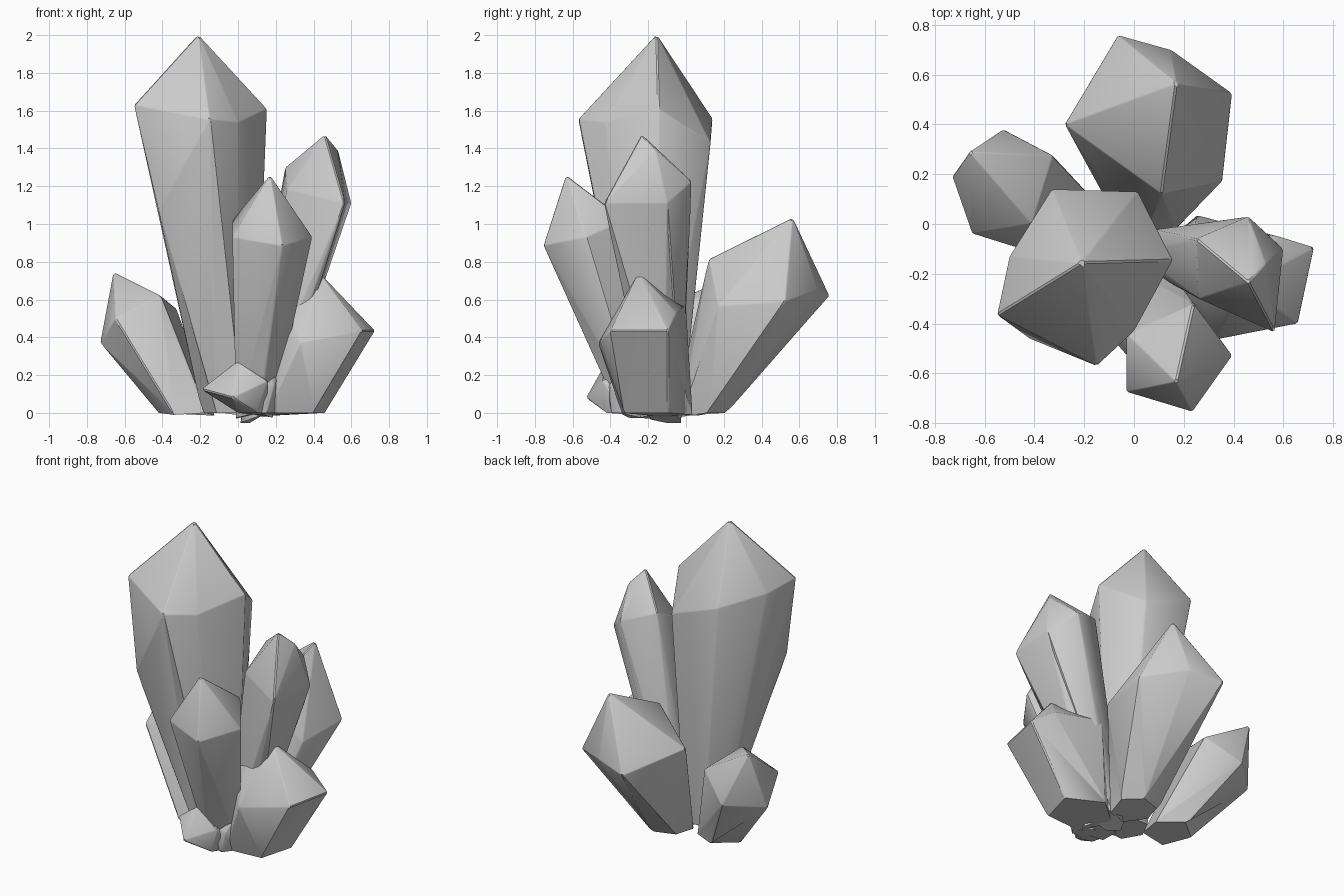
import bpy
import bmesh
import math
from mathutils import Vector

if "Cube" in bpy.data.objects:
    bpy.data.objects.remove(bpy.data.objects["Cube"])

# One stone colour for the whole cluster
stone = bpy.data.materials.new("grey_stone")
stone.use_nodes = True
colour = (0.6, 0.6, 0.6, 1.0)
stone.diffuse_color = colour
stone.node_tree.nodes["Principled BSDF"].inputs["Base Color"].default_value = colour


def ground_ring(centre, radius, sides, start):
    """Regular polygon on the ground where a crystal is rooted."""
    for i in range(sides):
        angle = math.radians(start) + math.tau * i / sides
        yield Vector((centre[0] + radius * math.cos(angle),
                      centre[1] + radius * math.sin(angle), 0))


def crystal(name, root, radius, tip, shoulder, sides=6, start=0):
    """Faceted shard: ground polygon, wide uneven shoulder and pointed tip."""
    bm = bmesh.new()
    points = list(ground_ring(root, radius, sides, start))
    points += [Vector(p) for p in shoulder] + [Vector(tip)]
    for point in points:
        bm.verts.new(point)
    hull = bmesh.ops.convex_hull(bm, input=bm.verts[:])
    spare = [v for v in hull["geom_interior"] if isinstance(v, bmesh.types.BMVert)]
    bmesh.ops.delete(bm, geom=spare, context="VERTS")
    bmesh.ops.dissolve_limit(bm, angle_limit=math.radians(2),
                             verts=bm.verts[:], edges=bm.edges[:])
    bmesh.ops.recalc_face_normals(bm, faces=bm.faces[:])

    # Slightly worn edges everywhere except around the flat underside
    worn = [e for e in bm.edges if max(v.co.z for v in e.verts) > .01]
    bmesh.ops.bevel(bm, geom=worn, offset=.006, offset_type="OFFSET", segments=1,
                    profile=.5, affect="EDGES", clamp_overlap=True)
    mesh = bpy.data.meshes.new(name)
    bm.to_mesh(mesh)
    bm.free()
    mesh.materials.append(stone)
    shard = bpy.data.objects.new(name, mesh)
    bpy.context.collection.objects.link(shard)

    # Soft shading across shallow facets, crisp main edges
    bpy.ops.object.select_all(action="DESELECT")
    shard.select_set(True)
    bpy.context.view_layer.objects.active = shard
    bpy.ops.object.shade_smooth_by_angle(angle=math.radians(32))
    return shard


# Tallest shard in the middle
crystal("main_crystal", root=(-.05, -.14), radius=.14, tip=(-.21, -.155, 2.005),
        shoulder=[(.155, -.145, 1.61), (.015, .13, 1.43), (-.33, .14, 1.56),
                  (-.5, -.13, 1.6), (-.55, -.365, 1.63), (-.42, -.46, 1.07),
                  (-.15, -.57, 1.555), (0, -.43, 1.54)])

# Shard leaning to the back
crystal("back_crystal", root=(.06, .075), radius=.145, tip=(.17, .565, 1.035),
        shoulder=[(.395, .525, .59), (.15, .7, .65), (-.065, .76, .62),
                  (-.28, .4, .72), (.11, .12, .815), (.355, .17, .565)],
        start=17)

# Low shard leaning to the -x side
crystal("right_crystal", root=(-.27, 0), radius=.155, tip=(-.66, .29, .745),
        shoulder=[(-.73, .19, .37), (-.65, -.04, .5), (-.41, 0, .62),
                  (-.325, .275, .55), (-.525, .38, .4)],
        sides=5, start=25)

# Slim tall shard behind the +x side
crystal("tall_left_crystal", root=(.12, -.11), radius=.1, tip=(.46, -.235, 1.475),
        shoulder=[(.6, -.1, 1.11), (.46, .03, 1.225), (.25, -.06, 1.3),
                  (.26, -.3, 1.18), (.565, -.435, 1.11), (.53, -.16, 1.39)])

# Shard leaning to the front
crystal("front_crystal", root=(.08, -.25), radius=.11, tip=(.17, -.635, 1.26),
        shoulder=[(.395, -.53, .93), (.24, -.32, 1.02), (-.03, -.44, 1.02),
                  (-.03, -.675, .93), (.235, -.755, .885)], sides=5)

# Broad low shard on the +x side
crystal("low_left_crystal", root=(.27, -.17), radius=.205, tip=(.43, -.25, .745),
        shoulder=[(.725, -.095, .435), (.66, -.4, .435), (.33, -.465, .37),
                  (.15, -.25, .5), (.25, 0, .57), (.58, -.05, .53),
                  (.24, -.25, .6)], sides=5, start=22)

# Two stubs at the foot of the front
crystal("front_stub", root=(.07, -.34), radius=.09, tip=(0, -.42, .275),
        shoulder=[(.16, -.44, .17), (.08, -.26, .18), (-.1, -.28, .18),
                  (-.195, -.34, .125), (-.03, -.53, .08)], sides=5)
crystal("small_stub", root=(.13, -.32), radius=.08, tip=(.16, -.35, .235),
        shoulder=[(.21, -.34, .2), (.18, -.24, .16), (.08, -.25, .16),
                  (.1, -.42, .15), (.19, -.4, .14)], sides=5)
